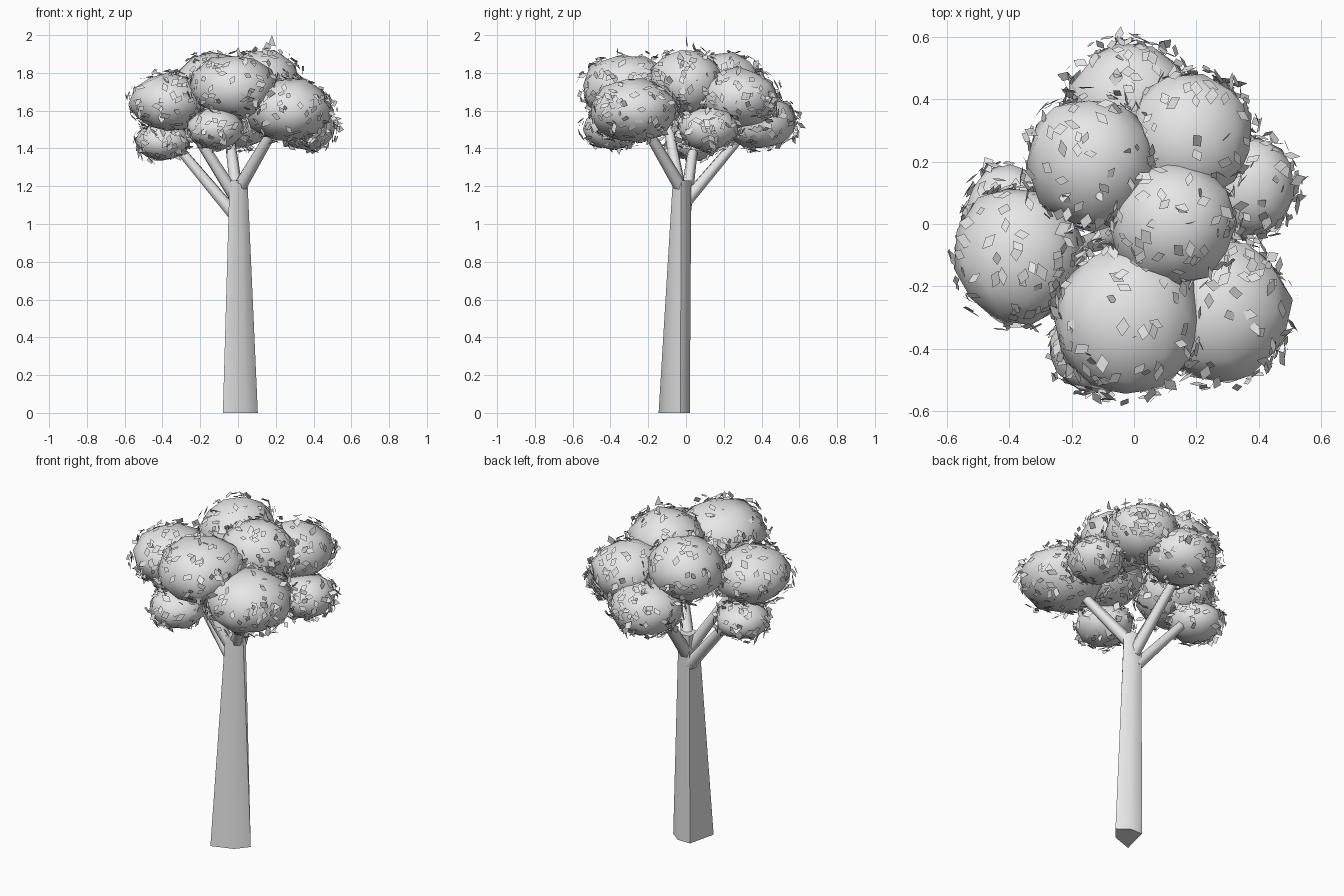
import bpy
import bmesh
import math
import random
from mathutils import Vector, Quaternion

random.seed(4)

cube = bpy.data.objects.get("Cube")
if cube:
    bpy.data.objects.remove(cube, do_unlink=True)

# Single plain grey for the whole tree
grey = bpy.data.materials.new("plain_grey")
grey.use_nodes = True
colour = (0.8, 0.8, 0.8, 1)
grey.diffuse_color = colour
grey.node_tree.nodes["Principled BSDF"].inputs["Base Color"].default_value = colour


def finish(name, bm, smooth_angle=None):
    mesh = bpy.data.meshes.new(name)
    bm.to_mesh(mesh)
    bm.free()
    obj = bpy.data.objects.new(name, mesh)
    bpy.context.collection.objects.link(obj)
    mesh.materials.append(grey)
    if smooth_angle:
        bpy.ops.object.select_all(action="DESELECT")
        obj.select_set(True)
        bpy.context.view_layer.objects.active = obj
        bpy.ops.object.shade_smooth_by_angle(angle=math.radians(smooth_angle))
    return obj


def loft(bm, rings):
    """Skin a list of equal-sized point rings and cap both ends."""
    loops = [[bm.verts.new(p) for p in ring] for ring in rings]
    n = len(loops[0])
    for low, high in zip(loops, loops[1:]):
        for i in range(n):
            j = (i + 1) % n
            bm.faces.new((low[i], low[j], high[j], high[i]))
    bm.faces.new(loops[0][::-1])
    bm.faces.new(loops[-1])
    bmesh.ops.recalc_face_normals(bm, faces=bm.faces)


# Trunk: irregular five-sided section, tapering upward to a rounder top
section = [(-0.08, -0.145), (0.045, -0.102), (0.105, -0.03), (0.04, 0.02), (-0.04, 0.02)]
crown = [(-0.045, -0.055), (0.015, -0.07), (0.05, -0.025), (0.03, 0.028), (-0.035, 0.02)]
bm = bmesh.new()
loft(bm, [[Vector((x, y, 0)) for x, y in section],
          [Vector((x, y, 1.23)) for x, y in crown]])
finish("trunk", bm, 60)

# Branches: start, end
branches = {
    "left_low_branch": ((-0.02, -0.01, 1.05), (-0.33, 0.04, 1.42)),
    "left_branch": ((0, -0.02, 1.12), (-0.27, -0.10, 1.55)),
    "back_branch": ((0, 0, 1.12), (-0.05, 0.32, 1.50)),
    "right_branch": ((0, -0.02, 1.18), (0.20, -0.22, 1.52)),
}
for name, (start, end) in branches.items():
    start, end = Vector(start), Vector(end)
    turn = (end - start).to_track_quat("Z", "Y")
    rings = []
    for centre, radius in ((start, 0.036), (end, 0.026)):
        angles = [math.tau * i / 6 for i in range(6)]
        rings.append([centre + turn @ Vector((radius * math.cos(a), radius * math.sin(a), 0))
                      for a in angles])
    bm = bmesh.new()
    loft(bm, rings)
    finish(name, bm, 70)

# Foliage clumps: centre, radii
clumps = {
    "front_clump": ((-0.02, -0.305, 1.725), (0.23, 0.25, 0.175)),
    "front_right_clump": ((0.27, -0.28, 1.605), (0.23, 0.235, 0.17)),
    "centre_clump": ((0.13, 0.0, 1.755), (0.205, 0.2, 0.17)),
    "centre_left_clump": ((-0.14, 0.2, 1.73), (0.205, 0.215, 0.175)),
    "back_right_clump": ((0.18, 0.28, 1.67), (0.2, 0.21, 0.16)),
    "left_clump": ((-0.37, -0.1, 1.645), (0.205, 0.225, 0.155)),
    "back_clump": ((-0.01, 0.39, 1.54), (0.205, 0.2, 0.145)),
    "low_left_clump": ((-0.40, 0.04, 1.435), (0.145, 0.15, 0.1)),
    "low_right_clump": ((0.37, 0.12, 1.505), (0.155, 0.165, 0.115)),
    "low_front_clump": ((-0.12, -0.39, 1.505), (0.15, 0.16, 0.11)),
}


def add_leaf(bm, centre, normal, size):
    """One slender diamond, randomly tilted away from the surface."""
    spin = Quaternion(normal, random.uniform(0, math.tau))
    side = spin @ normal.orthogonal().normalized()
    tilt = Quaternion(side, random.gauss(0, 0.45))
    ahead = tilt @ normal.cross(side)
    width = size * random.uniform(0.5, 0.75)
    skew = ahead * size * random.uniform(-0.3, 0.3)
    points = (centre + ahead * size, centre + side * width + skew,
              centre - ahead * size, centre - side * width - skew)
    bm.faces.new([bm.verts.new(p) for p in points])


leaves = bmesh.new()
for name, (centre, radii) in clumps.items():
    centre, radii = Vector(centre), Vector(radii)
    bm = bmesh.new()
    bmesh.ops.create_icosphere(bm, subdivisions=2, radius=1)
    turn = Quaternion((random.random(), random.random(), 1), random.uniform(0, math.tau))
    for v in bm.verts:
        v.co = centre + (turn @ v.co) * radii * random.uniform(0.95, 1.06)
    finish(name, bm, 60)

    # Leaves, thinner on the crown and skipping spots buried in other clumps
    for _ in range(int(2900 * radii.x * radii.y) + 50):
        d = Vector([random.gauss(0, 1) for _ in range(3)]).normalized()
        if d.z > 0.5 and random.random() < 0.3:
            continue
        spot = centre + d * radii * random.uniform(0.98, 1.13)
        buried = any(((spot - Vector(c)) * Vector((1 / r[0], 1 / r[1], 1 / r[2]))).length < 0.9
                     for c, r in clumps.values())
        if not buried:
            normal = Vector([a / b for a, b in zip(d, radii)]).normalized()
            add_leaf(leaves, spot, normal, random.uniform(0.022, 0.033))

# Upright leaf at the very top
tip = [leaves.verts.new(p) for p in ((0.16, 0, 1.95), (0.2, 0.01, 1.94), (0.18, 0, 2.0))]
leaves.faces.new(tip)
finish("leaves", leaves)
